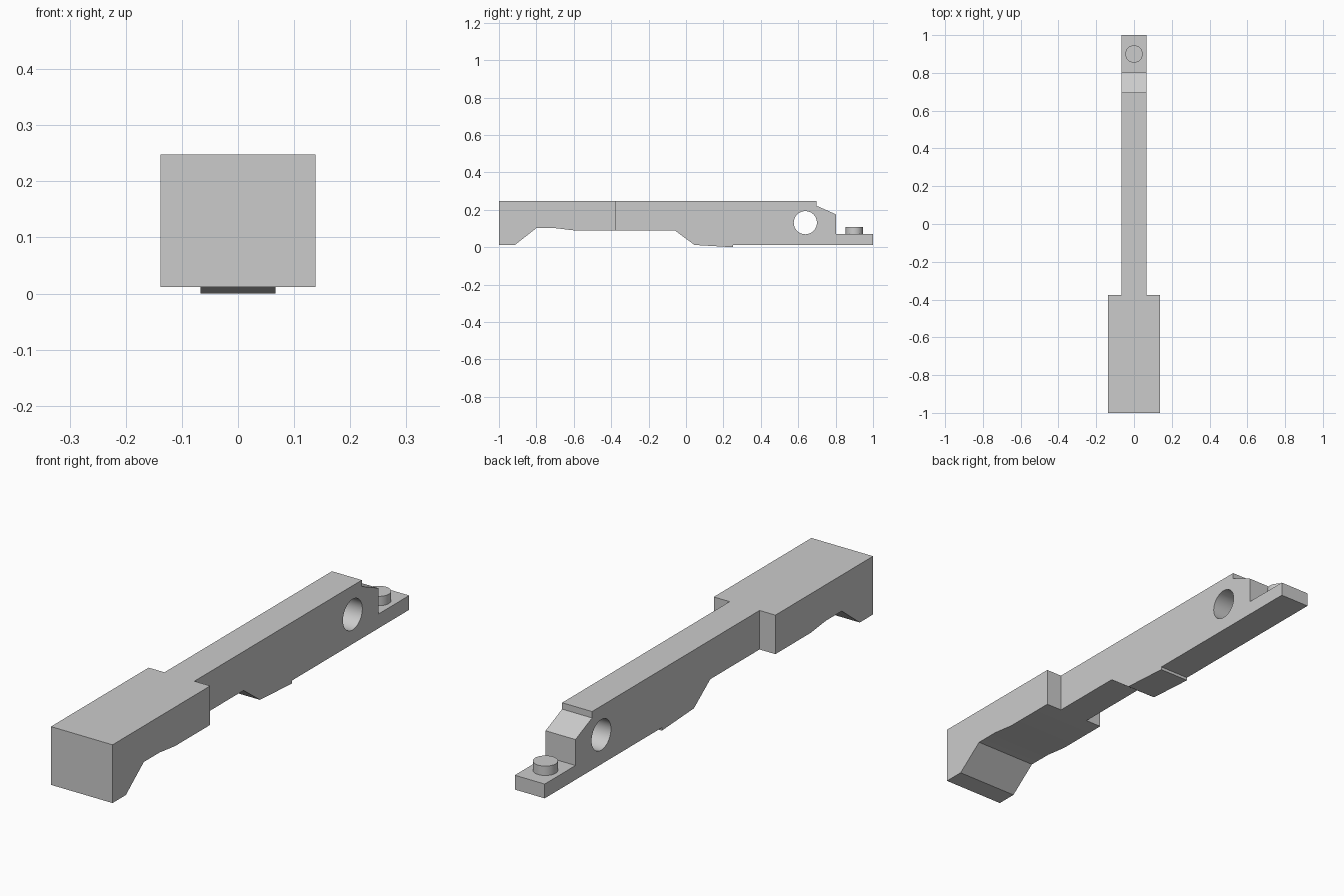
import bpy, bmesh, math
from mathutils import Matrix

if "Cube" in bpy.data.objects:
    bpy.data.objects.remove(bpy.data.objects["Cube"])

grey = bpy.data.materials.new("light grey")
grey.diffuse_color = (0.6, 0.6, 0.6, 1)
grey.use_nodes = True
grey.node_tree.nodes["Principled BSDF"].inputs["Base Color"].default_value = grey.diffuse_color


def finish(name, bm):
    bmesh.ops.recalc_face_normals(bm, faces=bm.faces)
    me = bpy.data.meshes.new(name)
    bm.to_mesh(me)
    bm.free()
    me.materials.append(grey)
    ob = bpy.data.objects.new(name, me)
    bpy.context.collection.objects.link(ob)
    return ob


def extrude_profile(name, pts, half_width):
    """Side outline in (y, z), extruded symmetrically along x."""
    bm = bmesh.new()
    face = bm.faces.new([bm.verts.new((-half_width, y, z)) for y, z in pts])
    geom = bmesh.ops.extrude_face_region(bm, geom=[face])["geom"]
    bmesh.ops.translate(bm, vec=(2 * half_width, 0, 0),
                        verts=[v for v in geom if isinstance(v, bmesh.types.BMVert)])
    return finish(name, bm)


def cylinder(name, radius, depth, matrix):
    bm = bmesh.new()
    bmesh.ops.create_cone(bm, cap_ends=True, segments=48, radius1=radius,
                          radius2=radius, depth=depth, matrix=matrix)
    return finish(name, bm)


def smooth(ob):
    bpy.ops.object.select_all(action='DESELECT')
    ob.select_set(True)
    bpy.context.view_layer.objects.active = ob
    bpy.ops.object.shade_smooth_by_angle(angle=math.radians(30))


# Wide grip block with the finger recess underneath
grip = extrude_profile("grip", [
    (-1, 0.012), (-0.915, 0.012), (-0.8, 0.102), (-0.7, 0.102), (-0.6, 0.09),
    (-0.375, 0.09), (-0.375, 0.248), (-1, 0.248)], 0.138)

# Narrow arm with belly, small underside catch, stepped nose and end tab
arm = extrude_profile("arm", [
    (-0.375, 0.09), (-0.06, 0.09), (0.045, 0.012), (0.25, 0), (0.25, 0.012),
    (1, 0.012), (1, 0.07), (0.803, 0.07), (0.803, 0.175), (0.697, 0.222),
    (0.697, 0.248), (-0.375, 0.248)], 0.067)

# Pivot hole through the arm
cutter = cylinder("pivot_hole_cutter", 0.062, 0.4,
                  Matrix.Translation((0, 0.638, 0.131)) @ Matrix.Rotation(math.pi / 2, 4, 'Y'))
hole = arm.modifiers.new("pivot_hole", 'BOOLEAN')
hole.operation = 'DIFFERENCE'
hole.solver = 'EXACT'
hole.object = cutter
bpy.context.view_layer.objects.active = arm
bpy.ops.object.modifier_apply(modifier=hole.name)
bpy.data.objects.remove(cutter)
smooth(arm)

# Join grip and arm into one solid so no wall is left inside
union = grip.modifiers.new("join_arm", 'BOOLEAN')
union.operation = 'UNION'
union.solver = 'EXACT'
union.object = arm
bpy.context.view_layer.objects.active = grip
bpy.ops.object.modifier_apply(modifier=union.name)
bpy.data.objects.remove(arm)
grip.name = "lever_body"
smooth(grip)

# Round stud on the end tab
stud = cylinder("stud", 0.046, 0.039, Matrix.Translation((0, 0.9, 0.0885)))
smooth(stud)
